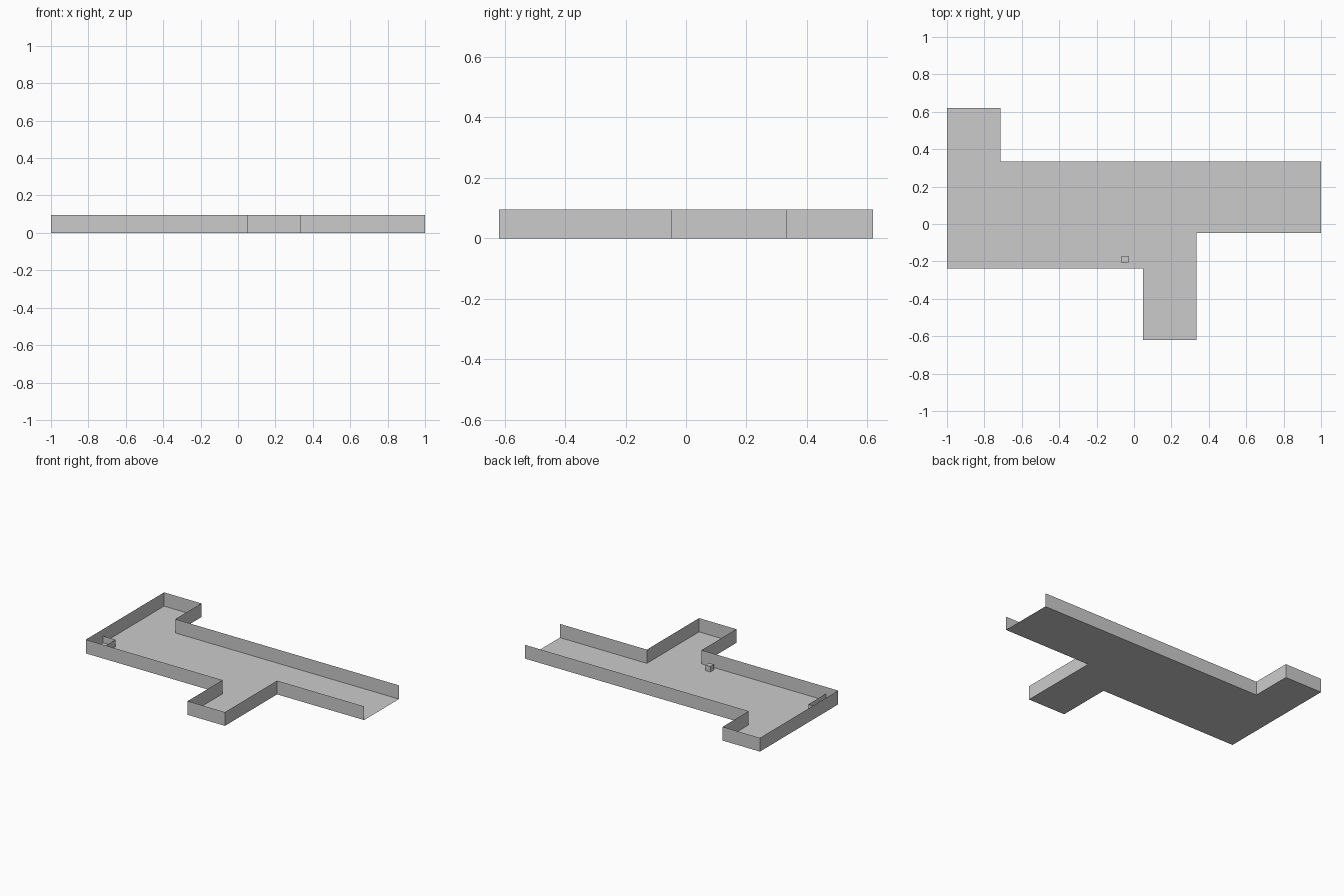
import bpy
import bmesh

if "Cube" in bpy.data.objects:
    bpy.data.objects.remove(bpy.data.objects["Cube"])

U = 2 / 21            # plan module: the model is 21 x 13 modules
W, D = 21, 13


def pt(p, z=0):
    return (p[0] * U - W * U / 2, p[1] * U - D * U / 2, z)


def finish(bm, name):
    mesh = bpy.data.meshes.new(name)
    bm.to_mesh(mesh)
    bm.free()
    obj = bpy.data.objects.new(name, mesh)
    bpy.context.collection.objects.link(obj)
    return obj


def sheet(name, path, height):
    """Thin upright wall following an open path of plan points."""
    bm = bmesh.new()
    low = [bm.verts.new(pt(p)) for p in path]
    high = [bm.verts.new(pt(p, height)) for p in path]
    for i in range(len(path) - 1):
        bm.faces.new((low[i + 1], low[i], high[i], high[i + 1]))
    return finish(bm, name)


# Plan outline, starting and ending at the open right end
outline = [(21, 10), (3, 10), (3, 13), (0, 13), (0, 4), (11, 4),
           (11, 0), (14, 0), (14, 6), (21, 6)]

# Floor plate
bm = bmesh.new()
bm.faces.new([bm.verts.new(pt(p)) for p in outline])
finish(bm, "floor")

# Outer walls, leaving the right end open
sheet("outer_walls", outline, U)

# Low partition enclosing the front left corner
sheet("corner_partition", [(1, 4), (1, 6), (0, 6)], U / 2)

# Small block on the floor by the front wall
bm = bmesh.new()
bmesh.ops.create_cube(bm, size=0.4 * U)
block = finish(bm, "small_block")
block.location = pt((10, 4.5), 0.2 * U)
